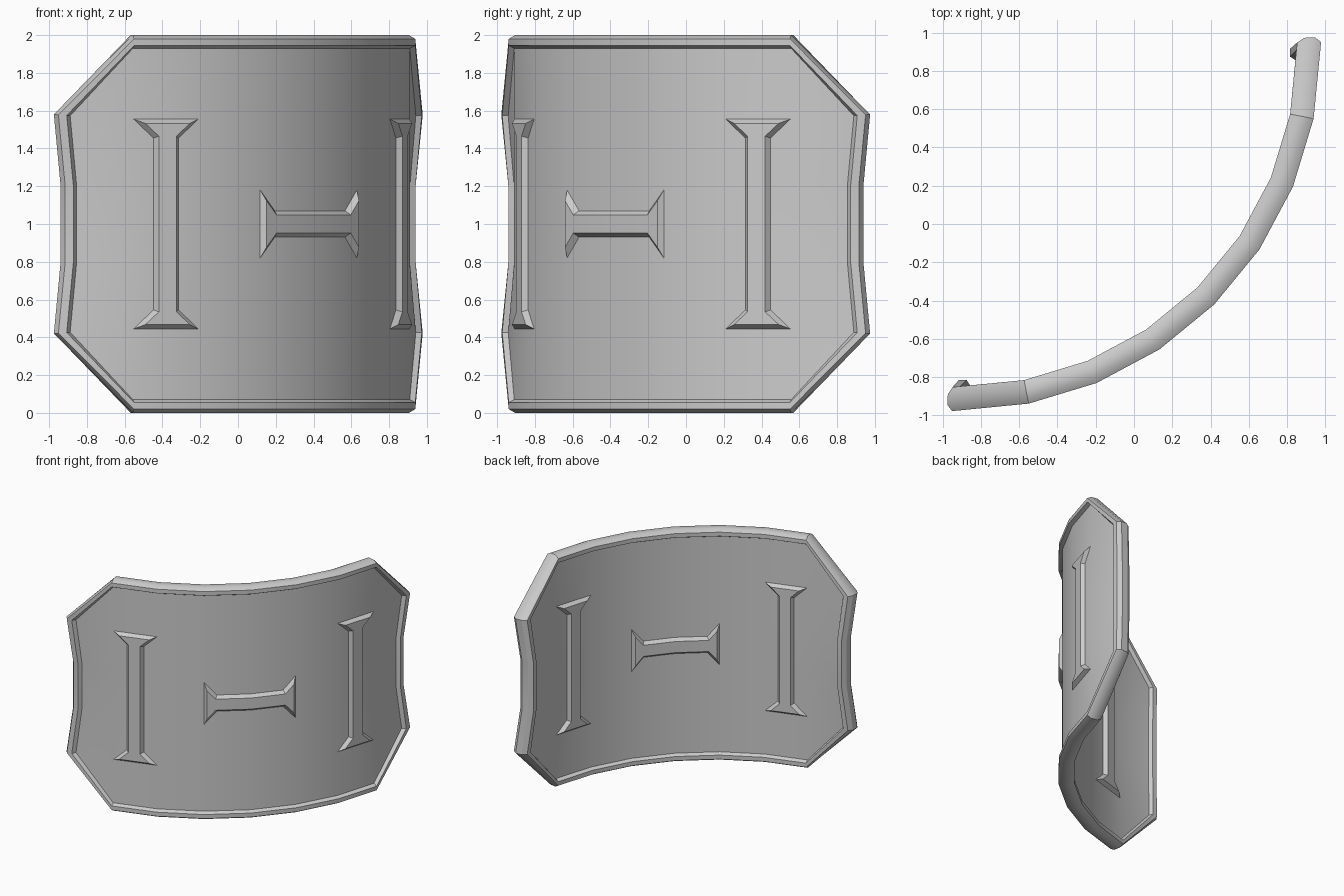
import bpy, bmesh, math
from mathutils import Vector

if "Cube" in bpy.data.objects:
    bpy.data.objects.remove(bpy.data.objects["Cube"])

STEP = 11.25                 # degrees per facet of the bend
DEG = 0.0327                 # arc length of one degree
CENTRE = (-0.92, 0.92)
OUTER, INNER = 1.865, 1.80   # panel radii
RAISE = 0.03

metal = bpy.data.materials.new("plain grey")
metal.use_nodes = True
metal.diffuse_color = (0.6, 0.6, 0.6, 1)
metal.node_tree.nodes["Principled BSDF"].inputs["Base Color"].default_value = (0.6, 0.6, 0.6, 1)


def clamp(v):
    return max(0.0, min(1.0, v))


def bend(p):
    """Map (degrees from middle, height from middle, radius) onto the faceted arc."""
    s, z, r = p
    # the middle of each end dips inwards
    r -= 0.035 * clamp((abs(s) - 3 * STEP) / STEP) * clamp((0.58 - abs(z)) / 0.38)
    k = max(-4, min(3, math.floor(s / STEP)))
    t = s / STEP - k
    a, b = (math.radians((k + i) * STEP - 45) for i in (0, 1))
    x = r * ((1 - t) * math.cos(a) + t * math.cos(b))
    y = r * ((1 - t) * math.sin(a) + t * math.sin(b))
    return Vector((CENTRE[0] + x, CENTRE[1] + y, z + 1))


def loft(name, rings):
    """Skin flat rings, cut them at the bend lines, then bend."""
    bm = bmesh.new()
    loops = [[bm.verts.new(p) for p in ring] for ring in rings]
    for lo, hi in zip(loops, loops[1:]):
        for i in range(len(lo)):
            j = (i + 1) % len(lo)
            bm.faces.new((lo[i], lo[j], hi[j], hi[i]))
    bm.faces.new(loops[0])
    bm.faces.new(loops[-1])
    cuts = [((k * STEP, 0, 0), (1, 0, 0)) for k in range(-3, 4)]
    cuts += [((0, h, 0), (0, 1, 0)) for h in (-0.2, 0.2)]
    for co, no in cuts:
        bmesh.ops.bisect_plane(bm, geom=bm.verts[:] + bm.edges[:] + bm.faces[:],
                               plane_co=co, plane_no=no, dist=1e-4)
    for v in bm.verts:
        v.co = bend(v.co)
    bmesh.ops.recalc_face_normals(bm, faces=bm.faces)
    mesh = bpy.data.meshes.new(name)
    bm.to_mesh(mesh)
    bm.free()
    mesh.materials.append(metal)
    obj = bpy.data.objects.new(name, mesh)
    bpy.context.collection.objects.link(obj)
    bpy.ops.object.select_all(action="DESELECT")
    obj.select_set(True)
    bpy.context.view_layer.objects.active = obj
    bpy.ops.object.shade_smooth_by_angle(angle=math.radians(30))


def around(quarter):
    """Mirror a quarter outline into a closed loop."""
    half = quarter + [(s, -z) for s, z in reversed(quarter)]
    return half + [(-s, z) for s, z in reversed(half)]


def plate_ring(inset, r):
    side = inset * 1.25 / DEG
    quarter = [(3 * STEP, 1 - inset), (46.7 - side, 0.58 - inset * 0.1), (45.6 - side, 0.2)]
    return [(s, z, r) for s, z in around(quarter)]


# Curved plate with a raised, bevelled rim on both faces
top, low = OUTER + RAISE, INNER - RAISE
loft("curved_plate", [plate_ring(*q) for q in (
    (0.07, OUTER), (0.055, top), (0.02, top), (0, top - 0.035),
    (0, low + 0.035), (0.02, low), (0.055, low), (0.07, INNER))])


def bar_mark(name, middle, length, lying, base, rise):
    """Raised bar with flared ends and sloping sides."""
    flare, bar, neck, d = 0.18, 0.07, 0.1, 0.022
    foot = [(flare, length), (bar, length - neck)]
    crown = [(flare - 2.6 * d, length - d), (bar - d, length - neck + 0.45 * d)]
    rings = []
    for quarter, r in ((foot, base - rise * 0.1), (foot, base), (crown, base + rise)):
        pts = around(quarter)
        if lying:
            pts = [(z, s) for s, z in pts]
        rings.append([(middle + s / DEG, z, r) for s, z in pts])
    loft(name, rings)


# Two upright bars and one lying bar on each face
for face, base, rise in (("outer", OUTER, RAISE), ("inner", INNER, -RAISE)):
    bar_mark(face + "_right_bar", -2.5 * STEP, 0.555, False, base, rise)
    bar_mark(face + "_left_bar", 2.5 * STEP, 0.555, False, base, rise)
    bar_mark(face + "_middle_bar", 0, 0.366, True, base, rise)
